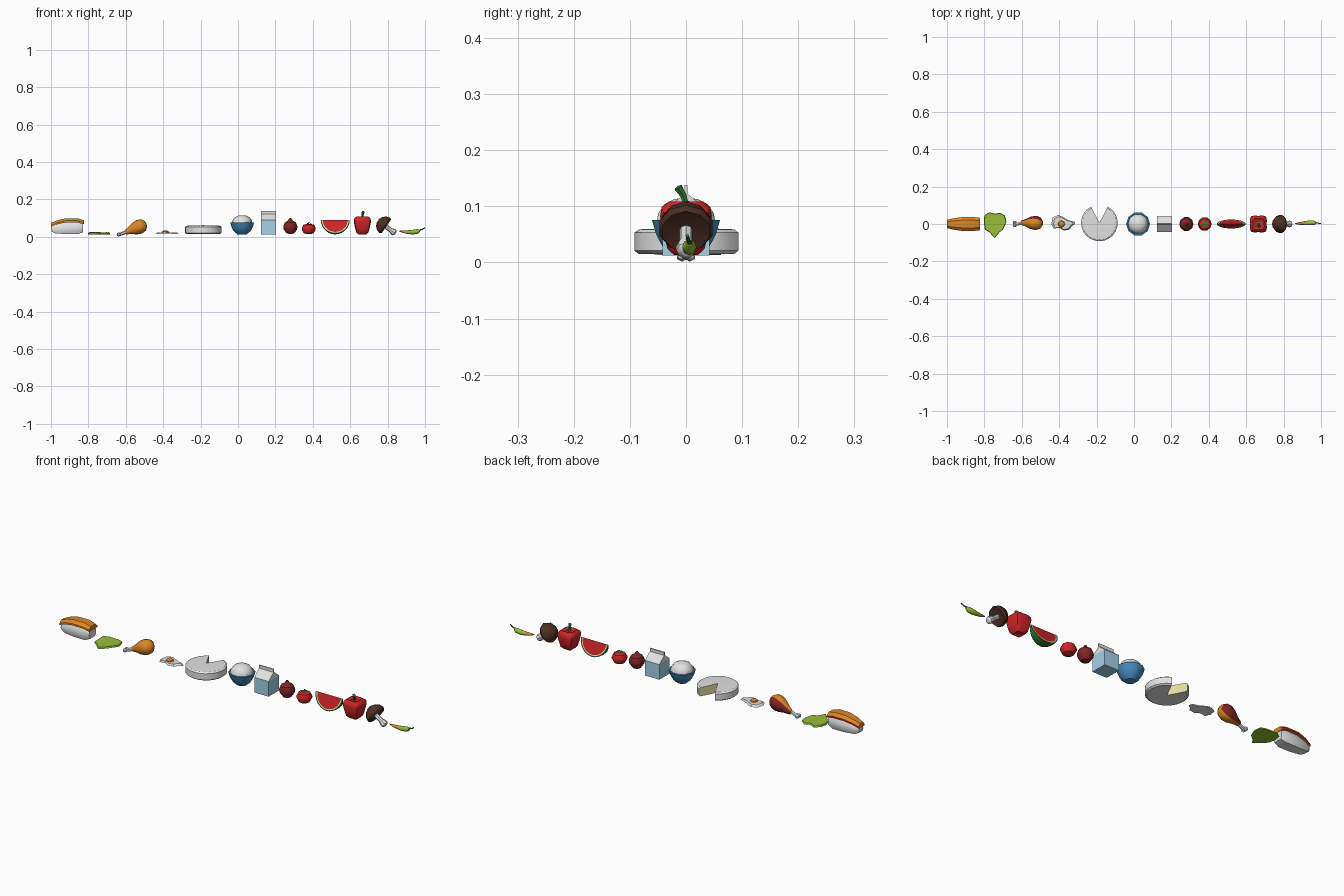
import bpy, bmesh, math
from mathutils import Matrix, Vector
from math import sin, cos, pi, radians

if "Cube" in bpy.data.objects:
    bpy.data.objects.remove(bpy.data.objects["Cube"])

def mat(name, r, g, b):
    m = bpy.data.materials.new(name)
    m.diffuse_color = (r, g, b, 1)
    m.use_nodes = True
    m.node_tree.nodes["Principled BSDF"].inputs["Base Color"].default_value = m.diffuse_color
    return m

WHITE = mat("white", .76, .76, .76)
ORANGE = mat("orange", .72, .24, .02)
RED = mat("red", .62, .018, .02)
DARK_RED = mat("dark_red", .22, .018, .018)
BROWN = mat("brown", .075, .028, .016)
LIME = mat("lime", .32, .52, .04)
GREEN = mat("leaf_green", .03, .2, .035)
BLUE = mat("blue", .06, .27, .52)
SKY = mat("light_blue", .38, .66, .82)
CREAM = mat("cream", .85, .78, .38)

def finish(name, bm, mats, pick=None, angle=35):
    """Turn a bmesh into an object; pick(face) gives a material index."""
    bmesh.ops.remove_doubles(bm, verts=bm.verts, dist=1e-5)
    bmesh.ops.recalc_face_normals(bm, faces=bm.faces)
    bm.normal_update()
    if pick:
        for f in bm.faces:
            f.material_index = pick(f)
    me = bpy.data.meshes.new(name)
    bm.to_mesh(me)
    bm.free()
    for m in mats:
        me.materials.append(m)
    ob = bpy.data.objects.new(name, me)
    bpy.context.collection.objects.link(ob)
    bpy.ops.object.select_all(action='DESELECT')
    ob.select_set(True)
    bpy.context.view_layer.objects.active = ob
    bpy.ops.object.shade_smooth_by_angle(angle=radians(angle))
    return ob

def loft(name, rings, mats, pick=None, angle=35):
    bm = bmesh.new()
    vs = [[bm.verts.new(p) for p in r] for r in rings]
    n = len(rings[0])
    for a, b in zip(vs, vs[1:]):
        for i in range(n):
            j = (i + 1) % n
            bm.faces.new((a[i], a[j], b[j], b[i]))
    bm.faces.new(vs[0])
    bm.faces.new(vs[-1])
    return finish(name, bm, mats, pick, angle)

def lathe(name, prof, mats, at=(0, 0, 0), axis=(0, 0, 1), n=10, pick=None, lobe=lambda a: 1, angle=35):
    """Revolve (radius, height) pairs about an axis through a point."""
    M = Matrix.Translation(at) @ Vector((0, 0, 1)).rotation_difference(Vector(axis)).to_matrix().to_4x4()
    rings = [[M @ Vector((r * lobe(2*pi*i/n) * cos(2*pi*i/n), r * lobe(2*pi*i/n) * sin(2*pi*i/n), h))
              for i in range(n)] for r, h in prof]
    return loft(name, rings, mats, pick, angle)

def tube(name, path, m, n=6, pick=None):
    """Tube in the xz direction from (x, y, z, radius) stations."""
    rings = []
    for k, (x, y, z, r) in enumerate(path):
        a, b = path[max(k-1, 0)], path[min(k+1, len(path)-1)]
        d = (Vector(b[:3]) - Vector(a[:3])).normalized()
        u = d.cross(Vector((0, 1, 0))).normalized()
        v = d.cross(u)
        rings.append([Vector((x, y, z)) + r*(cos(2*pi*i/n)*u + sin(2*pi*i/n)*v) for i in range(n)])
    return loft(name, rings, m, pick, 50)

# Nigiri: rice block with a salmon slice on top
def block(x, w, z0, z1):
    c = (z1 - z0) * .3
    return [(x, -w*.75, z0), (x, w*.75, z0), (x, w, z0+c), (x, w*.95, z1-c), (x, w*.6, z1),
            (x, -w*.6, z1), (x, -w*.95, z1-c), (x, -w, z0+c)]
loft("sushi_rice", [block(-.997, .018, .028, .06), block(-.975, .028, .018, .068), block(-.92, .035, .015, .08),
                    block(-.855, .036, .015, .082), block(-.828, .028, .025, .075)], [WHITE], angle=50)
def slab(x, w, z):
    return [(x, -w, z-.022), (x, w, z-.022), (x, w, z-.013), (x, w*.55, z), (x, -w*.55, z), (x, -w, z-.013)]
loft("salmon_slice", [slab(-1, .022, .074), slab(-.965, .03, .089), slab(-.92, .037, .099), slab(-.86, .038, .099),
                      slab(-.824, .033, .089)], [ORANGE, RED], lambda f: int(f.normal.y > .8))

# Lettuce leaf, a thin wavy outline tapering to the stalk
def sheet(name, pts, z0, z1, m, centre, wave=0, inset=1):
    rings = [[(centre[0]+(x-centre[0])*s, centre[1]+(y-centre[1])*s, z + wave*(-1)**i)
              for i, (x, y) in enumerate(pts)] for z, s in ((z0, 1), (z1, inset))]
    return loft(name, rings, [m])
sheet("lettuce_leaf", [(-.745, -.076), (-.72, -.045), (-.7, -.03), (-.682, .01), (-.69, .045), (-.715, .06), (-.745, .055),
                       (-.775, .063), (-.8, .045), (-.803, .01), (-.797, -.03), (-.772, -.045)],
      .015, .023, LIME, (-.742, 0), .002, .95)

# Drumstick
ax = Vector((.9, 0, .36)).normalized()
lathe("drumstick_meat", [(.012, 0), (.02, .025), (.034, .055), (.039, .08), (.033, .104), (.017, .118), (.003, .121)],
      [ORANGE, DARK_RED], (-.602, .006, .024), ax, 10, lambda f: int(f.normal.y > .35), angle=40)
tube("drumstick_bone", [(-.632, 0, .013, .009), (-.59, .003, .028, .009)], [WHITE])
for s in (-1, 1):
    lathe("bone_knob", [(.004, -.01), (.01, -.005), (.01, .005), (.004, .01)], [WHITE], (-.638, s*.007, .0125), ax, 6)

# Fried egg
sheet("egg_white", [(-.442, .0), (-.43, -.025), (-.4, -.02), (-.375, -.035), (-.345, -.03), (-.333, -.012), (-.315, .0),
                    (-.318, .012), (-.35, .02), (-.375, .035), (-.405, .049), (-.435, .035)], .015, .024, WHITE, (-.38, 0), 0, .82)
lathe("egg_yolk", [(.02, .02), (.017, .029), (.008, .035)], [ORANGE], (-.388, .0, 0), n=8)

# Cheese wheel with a missing wedge
bm = bmesh.new()
n, a0, a1 = 20, radians(117), radians(423)
cx, cy = -.185, .006
prof = [(0, .015), (.09, .015), (.098, .021), (.098, .053), (.09, .059), (0, .062)]
secs = []
for i in range(n+1):
    a = a0 + (a1-a0)*i/n
    secs.append([bm.verts.new((cx + r*cos(a), cy + r*sin(a), z)) for r, z in prof])
for a, b in zip(secs, secs[1:]):
    for k in range(5):
        bm.faces.new((a[k], a[k+1], b[k+1], b[k]))
caps = [secs[0], secs[-1]]
for c in caps:
    bm.faces.new(c)
bmesh.ops.remove_doubles(bm, verts=bm.verts, dist=1e-5)
finish("cheese_wheel", bm, [WHITE, CREAM], lambda f: int(len(f.verts) > 4))

# Rice bowl
lathe("bowl", [(.026, .013), (.03, .018), (.045, .03), (.056, .05), (.064, .076), (.057, .076), (.05, .07)], [BLUE], (.022, 0, 0))
lathe("bowl_rice", [(.055, .072), (.052, .088), (.04, .104), (.022, .113), (.003, .115)], [WHITE], (.022, 0, 0))

# Milk carton: blue lower body, white gable and fin
def rect(w, d, z, x=.163):
    return [(x-w, -d, z), (x+w, -d, z), (x+w, d, z), (x-w, d, z)]
loft("carton_body", [rect(.041, .042, .012), rect(.041, .042, .09)], [SKY])
loft("carton_gable", [rect(.041, .042, .09), rect(.041, .003, .122), rect(.041, .003, .138)], [WHITE])

# Onion
lathe("onion", [(.006, .015), (.022, .02), (.036, .04), (.038, .056), (.03, .076), (.014, .086), (.006, .098), (.005, .1)],
      [DARK_RED], (.28, 0, 0))

# Tomato with leafy top
def star(name, at, r, z, n):
    bm = bmesh.new()
    pts = [bm.verts.new((at + (r if i % 2 else r*.35)*cos(pi*i/n), (r if i % 2 else r*.35)*sin(pi*i/n),
                         z - (.006 if i % 2 else 0))) for i in range(2*n)]
    top = bm.verts.new((at, 0, z+.003))
    for i in range(2*n):
        bm.faces.new((pts[i], pts[(i+1) % (2*n)], top))
    finish(name, bm, [GREEN])
lathe("tomato", [(.012, .014), (.027, .02), (.037, .038), (.037, .048), (.029, .064), (.012, .069), (.002, .066)], [RED], (.378, 0, 0))
star("tomato_leaves", .378, .028, .0735, 5)
tube("tomato_stem", [(.378, 0, .068, .003), (.379, 0, .08, .003)], [GREEN], 5)

# Watermelon slice: a narrow wedge of a ball, its ridge on top
def wedge(name, r0, r1, m, half=radians(18), n=14):
    rings = []
    for i in range(n+1):
        t = pi*i/n
        loop = []
        for r, angs in ((r0, (-1, 0, 1)), (r1, (1, 0, -1))):
            for s in angs:
                loop.append((.52 + r*cos(t), r*sin(t)*sin(half*s), .09 - r*sin(t)*cos(half*s)))
        rings.append(loop)
    bm = bmesh.new()
    vs = [[bm.verts.new(p) for p in r] for r in rings]
    for a, b in zip(vs, vs[1:]):
        for k in range(6):
            bm.faces.new((a[k], a[(k+1) % 6], b[(k+1) % 6], b[k]))
    finish(name, bm, [m])
wedge("melon_flesh", .0005, .067, RED)
wedge("melon_pale_rind", .067, .0715, CREAM)
wedge("melon_green_rind", .0715, .077, GREEN)

# Bell pepper with four lobes
lathe("bell_pepper", [(.01, .02), (.022, .013), (.035, .024), (.042, .05), (.049, .082), (.046, .099), (.032, .109), (.014, .1)],
      [RED], (.665, 0, 0), n=16, lobe=lambda a: 1.02 - .14*cos(4*a), angle=45)
star("pepper_leaves", .665, .022, .108, 4)
tube("pepper_stem", [(.665, 0, .1, .006), (.665, -.004, .118, .006), (.67, -.014, .134, .008)], [GREEN])

# Mushroom lying on its side
d = Vector((.82, 0, -.57))
lathe("mushroom_cap", [(.012, -.042), (.03, -.034), (.044, -.018), (.05, .002), (.044, .012), (.02, .006)], [BROWN], (.783, 0, .062), d)
lathe("mushroom_stem", [(.012, .0), (.012, .04), (.018, .056), (.017, .066), (.008, .072)], [WHITE], (.783, 0, .059), d, 8)

# Chilli with orange tip and curled stem
tube("chilli", [(.862, .002, .031, .002), (.885, .003, .027, .007), (.91, .005, .025, .010), (.935, .006, .025, .0125),
                (.96, .006, .029, .0125), (.972, .006, .034, .006)], [LIME, ORANGE], 8,
     lambda f: int(f.calc_center_median().x < .915 and f.normal.z > -.3))
tube("chilli_stem", [(.966, .006, .032, .0085), (.973, .006, .036, .004), (.988, .004, .041, .003), (.999, .002, .048, .003)], [GREEN])
